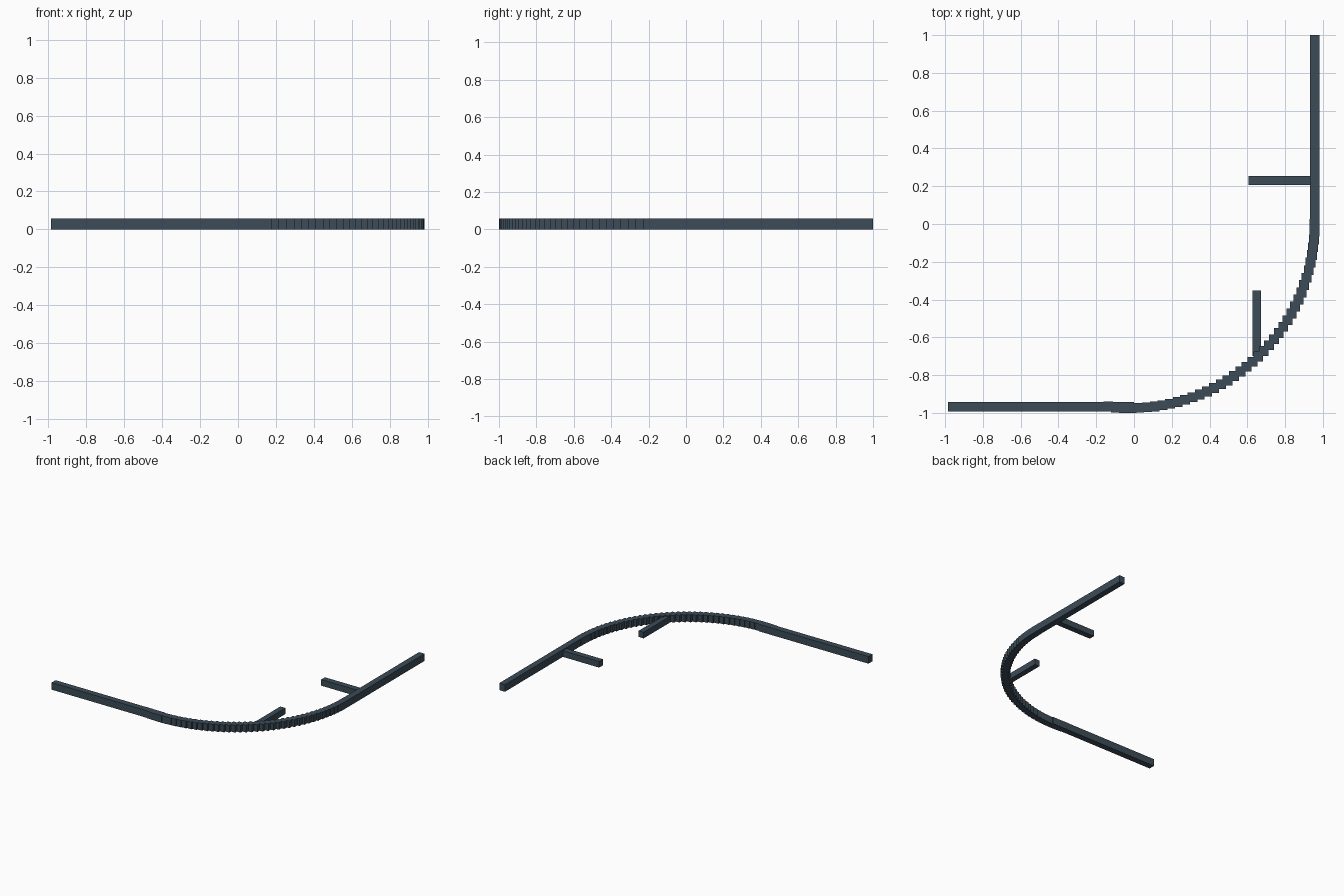
import bpy, bmesh, math
from mathutils import Matrix, Vector

if "Cube" in bpy.data.objects:
    bpy.data.objects.remove(bpy.data.objects["Cube"])

mat = bpy.data.materials.new("dark_slate")
mat.diffuse_color = (0.045, 0.072, 0.095, 1)
mat.use_nodes = True
mat.node_tree.nodes["Principled BSDF"].inputs["Base Color"].default_value = mat.diffuse_color


def add_box(bm, x0, x1, y0, y1, z0, z1):
    centre = Vector(((x0 + x1) / 2, (y0 + y1) / 2, (z0 + z1) / 2))
    size = Vector((x1 - x0, y1 - y0, z1 - z0, 1))
    bmesh.ops.create_cube(bm, size=1, matrix=Matrix.Translation(centre) @ Matrix.Diagonal(size))


def make(name, boxes):
    bm = bmesh.new()
    for b in boxes:
        add_box(bm, *b)
    me = bpy.data.meshes.new(name)
    bm.to_mesh(me)
    bm.free()
    me.materials.append(mat)
    ob = bpy.data.objects.new(name, me)
    bpy.context.collection.objects.link(ob)
    return ob


H = 0.058            # rail height
CX, R, HALF = -0.018, 0.974, 0.026

# straight runs
make("left_straight", [(-0.985, 0.0, -0.992, -0.942, 0, H)])
make("right_straight", [(0.932, 0.982, -0.02, 1.0, 0, H)])

# curved run: stepped square blocks along an arc
blocks = []
N = 40
for i in range(N + 1):
    a = math.radians(-7 + 97 * i / N)
    x, y = CX + R * math.sin(a), -R * math.cos(a)
    blocks.append((x - HALF, x + HALF, y - HALF, y + HALF, 0, H))
make("curved_run", blocks)

# side branches
make("upper_branch", [(0.605, 0.94, 0.207, 0.255, 0, 0.05)])
make("lower_branch", [(0.628, 0.673, -0.70, -0.352, 0, 0.05)])
